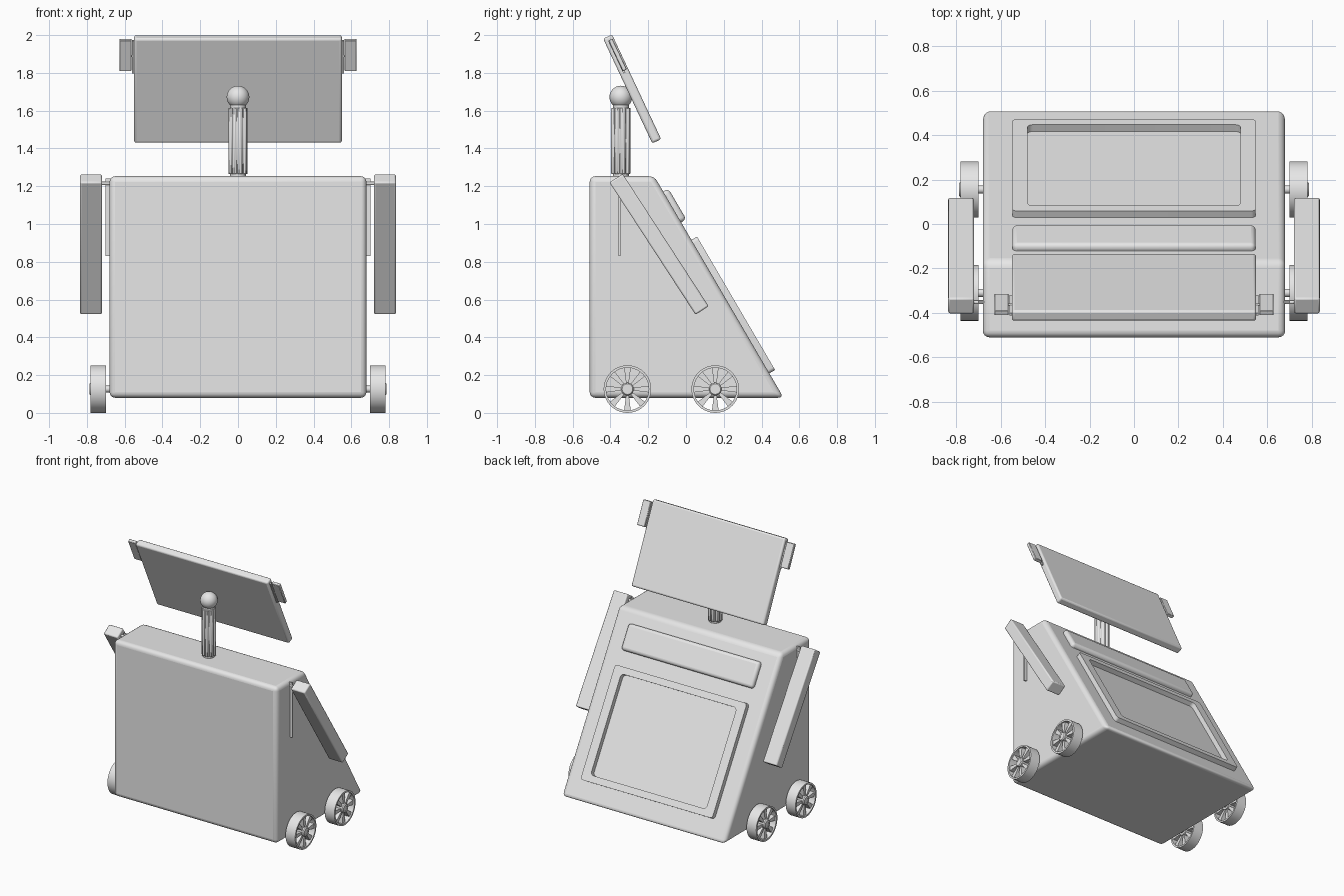
import bpy, bmesh
from math import sin, cos, pi, atan2, radians
from mathutils import Matrix, Vector

cube = bpy.data.objects.get("Cube")
if cube:
    bpy.data.objects.remove(cube, do_unlink=True)

grey = bpy.data.materials.new("plain_grey")
grey.use_nodes = True
grey.diffuse_color = (0.8, 0.8, 0.8, 1)
grey.node_tree.nodes["Principled BSDF"].inputs["Base Color"].default_value = (0.8, 0.8, 0.8, 1)

# Local z becomes the x axis, local x becomes y, local y becomes z
SIDEWAYS = Matrix(((0, 0, 1, 0), (1, 0, 0, 0), (0, 1, 0, 0), (0, 0, 0, 1)))


def tilted(x, y, z, dy, dz):
    """Frame whose local y axis runs along (dy, dz) in the side plane."""
    return Matrix.Translation((x, y, z)) @ Matrix.Rotation(atan2(dz, dy), 4, 'X')


def finish(name, bm, matrix, bevel=0, segments=3):
    bm.transform(matrix)
    bmesh.ops.recalc_face_normals(bm, faces=bm.faces)
    mesh = bpy.data.meshes.new(name)
    bm.to_mesh(mesh)
    bm.free()
    obj = bpy.data.objects.new(name, mesh)
    bpy.context.collection.objects.link(obj)
    mesh.materials.append(grey)
    if bevel:
        mod = obj.modifiers.new("rounded_edges", 'BEVEL')
        mod.width, mod.segments, mod.limit_method = bevel, segments, 'ANGLE'
    bpy.ops.object.select_all(action='DESELECT')
    obj.select_set(True)
    bpy.context.view_layer.objects.active = obj
    bpy.ops.object.shade_smooth_by_angle(angle=radians(35))
    return obj


def box(name, size, matrix, bevel=0, segments=3):
    bm = bmesh.new()
    bmesh.ops.create_cube(bm, size=1, matrix=Matrix.Diagonal((*size, 1)))
    return finish(name, bm, matrix, bevel, segments)


def add_prism(bm, pts, z0, z1):
    face = bm.faces.new([bm.verts.new((x, y, z0)) for x, y in pts])
    out = bmesh.ops.extrude_face_region(bm, geom=[face])["geom"]
    verts = [v for v in out if isinstance(v, bmesh.types.BMVert)]
    bmesh.ops.translate(bm, verts=verts, vec=(0, 0, z1 - z0))


def add_lathe(bm, profile, steps=40):
    """Revolve a closed (radius, height) profile about local z."""
    rings = [[bm.verts.new((r * cos(2 * pi * i / steps), r * sin(2 * pi * i / steps), h))
              for r, h in profile] for i in range(steps)]
    n = len(profile)
    for i in range(steps):
        a, b = rings[i], rings[(i + 1) % steps]
        for j in range(n):
            bm.faces.new((a[j], a[(j + 1) % n], b[(j + 1) % n], b[j]))


def rounded_rect(w, h, r, steps=5):
    pts = []
    for k, (sx, sy) in enumerate(((1, 1), (-1, 1), (-1, -1), (1, -1))):
        for i in range(steps + 1):
            a = pi / 2 * (k + i / steps)
            pts.append((sx * (w / 2 - r) + r * cos(a), sy * (h / 2 - r) + r * sin(a)))
    return pts


def rod(name, radius, x0, x1, y, z):
    bm = bmesh.new()
    circle = [(radius * cos(pi * i / 8), radius * sin(pi * i / 8)) for i in range(16)]
    add_prism(bm, circle, x0, x1)
    return finish(name, bm, Matrix.Translation((0, y, z)) @ SIDEWAYS)


# Wedge-shaped body
bm = bmesh.new()
add_prism(bm, [(-0.51, 0.08), (0.517, 0.08), (-0.168, 1.253), (-0.51, 1.253)], -0.68, 0.68)
finish("body", bm, SIDEWAYS, 0.03, 4)

# Raised frame on the sloping face
SLOPE = (0.505, -0.863)
bm = bmesh.new()
loops = [[bm.verts.new((x, y, z)) for x, y in rounded_rect(w, h, r)]
         for w, h, r, z in ((1.095, 0.818, 0.02, -0.005), (1.095, 0.818, 0.02, 0.036),
                            (0.96, 0.72, 0.025, 0.036), (0.96, 0.72, 0.025, -0.005))]
for a, b in zip(loops, loops[1:] + loops[:1]):
    for i in range(len(a)):
        j = (i + 1) % len(a)
        bm.faces.new((a[i], a[j], b[j], b[i]))
finish("door_frame", bm, tilted(0, 0.234, 0.562, *SLOPE))

# Padded bar above the frame
box("upper_bar", (1.095, 0.19, 0.065), tilted(0, -0.074, 1.09, *SLOPE), 0.022, 4)

# Fluted neck and ball joint
bm = bmesh.new()
flutes = [(r * cos(2 * pi * (i + 0.5) / 24), r * sin(2 * pi * (i + 0.5) / 24))
          for i, r in enumerate((0.052, 0.052, 0.042) * 8)]
add_prism(bm, flutes, 1.265, 1.615)
finish("neck", bm, Matrix.Translation((0, -0.345, 0)), 0.003, 1)
for name, z in (("neck_base", 1.257), ("neck_cap", 1.62)):
    bm = bmesh.new()
    bmesh.ops.create_cone(bm, cap_ends=True, segments=24, radius1=0.042, radius2=0.042, depth=0.03)
    finish(name, bm, Matrix.Translation((0, -0.345, z)))
bm = bmesh.new()
bmesh.ops.create_uvsphere(bm, u_segments=32, v_segments=16, radius=0.06)
finish("ball_joint", bm, Matrix.Translation((0, -0.345, 1.672)))

# Tilted screen
SCREEN = (0.425, -0.905)
box("screen", (1.1, 0.612, 0.052), tilted(0, -0.285, 1.715, *SCREEN), 0.012)

# Wheel: thin rim, flared spokes, hub
def wheel(name, side, y):
    bm = bmesh.new()
    add_lathe(bm, [(0.113, -0.04), (0.126, -0.04), (0.126, 0.04), (0.113, 0.04)])
    add_lathe(bm, [(0.016, -0.04), (0.034, -0.04), (0.034, 0.04), (0.028, 0.047), (0.016, 0.047)], 24)
    for k in range(8):
        n = len(bm.verts)
        add_prism(bm, [(0.03, -0.007), (0.116, -0.018), (0.116, 0.018), (0.03, 0.007)], -0.03, 0.03)
        bm.verts.ensure_lookup_table()
        bmesh.ops.rotate(bm, verts=bm.verts[n:], cent=(0, 0, 0),
                         matrix=Matrix.Rotation(pi / 2 + k * pi / 4, 3, 'Z'))
    mirror = Matrix.Diagonal((side, 1, 1, 1))
    finish(name, bm, mirror @ Matrix.Translation((0.74, y, 0.126)) @ SIDEWAYS)
    rod(name + "_axle", 0.018, side * 0.66, side * 0.785, y, 0.126)


# Paired parts on both sides
for label, side in (("left", 1), ("right", -1)):
    box(label + "_arm", (0.116, 0.835, 0.083),
        tilted(side * 0.778, -0.1425, 0.8925, 0.545, -0.838), 0.008, 2)
    rod(label + "_arm_pin", 0.009, side * 0.66, side * 0.74, -0.352, 1.215)
    box(label + "_side_rail", (0.04, 0.009, 0.41), Matrix.Translation((side * 0.682, -0.352, 1.035)))
    box(label + "_ear", (0.064, 0.18, 0.024), tilted(side * 0.596, -0.362, 1.895, *SCREEN), 0.003, 1)
    box(label + "_ear_slot", (0.03, 0.19, 0.012), tilted(side * 0.545, -0.366, 1.885, *SCREEN))
    rod(label + "_ear_pin", 0.006, side * 0.54, side * 0.58, -0.364, 1.89)
    for place, y in (("front", -0.31), ("back", 0.155)):
        wheel(label + "_" + place + "_wheel", side, y)
